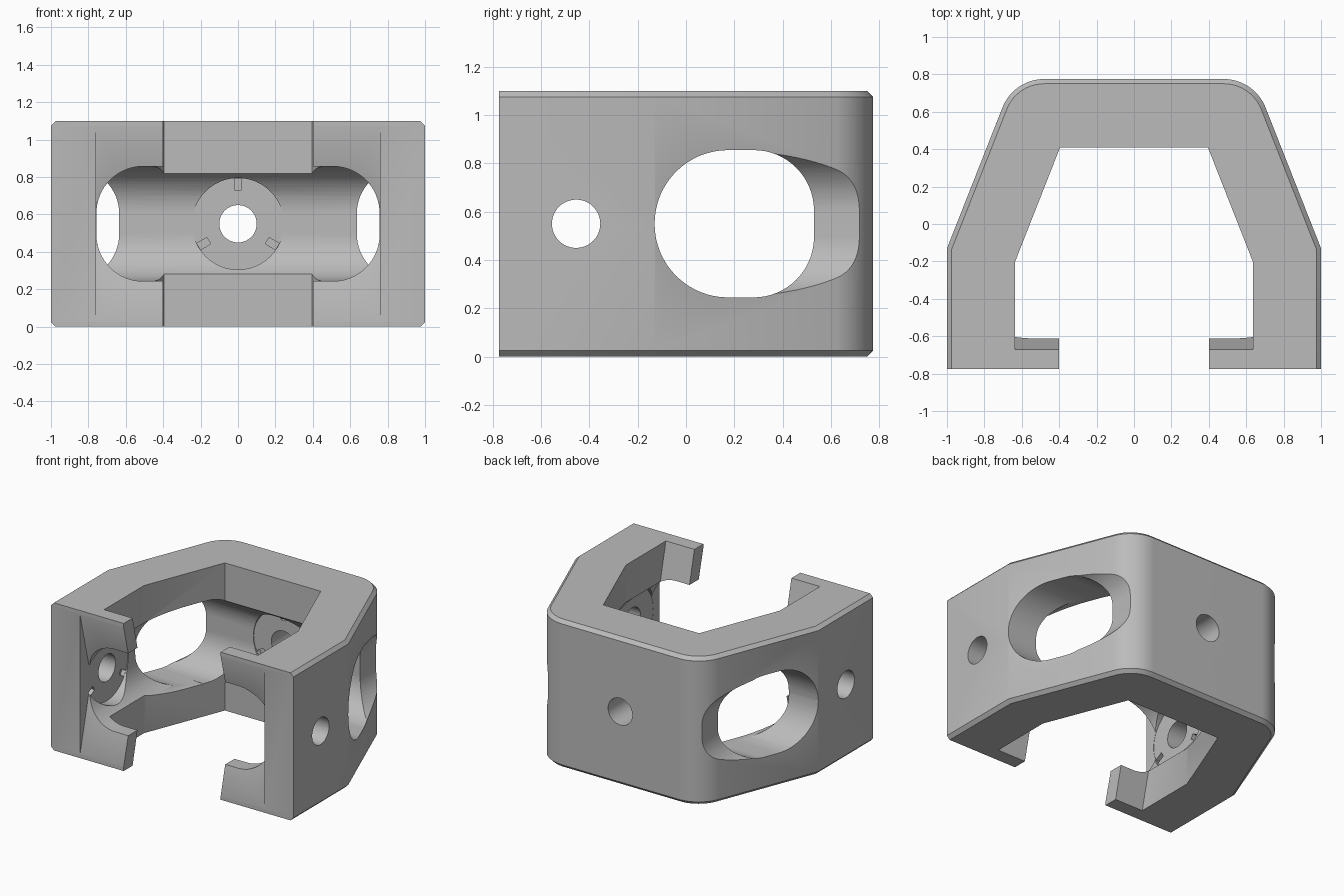
import bpy, bmesh
from math import pi, sin, cos, radians
from mathutils import Vector

old = bpy.data.objects.get("Cube")
if old:
    bpy.data.objects.remove(old, do_unlink=True)

MID = 0.55          # height of the slots and bolt holes
ARM_Y = -0.455      # bolt position along the arms

grey = bpy.data.materials.new("plain grey")
grey.use_nodes = True
grey.diffuse_color = (0.5, 0.5, 0.5, 1)
grey.node_tree.nodes["Principled BSDF"].inputs["Base Color"].default_value = (0.5, 0.5, 0.5, 1)


def loft(name, rings):
    """Closed solid through a stack of rings with equal point counts."""
    bm = bmesh.new()
    loops = [[bm.verts.new(p) for p in ring] for ring in rings]
    for a, b in zip(loops, loops[1:]):
        for i in range(len(a)):
            j = (i + 1) % len(a)
            bm.faces.new((a[i], a[j], b[j], b[i]))
    bm.faces.new(loops[0][::-1])
    bm.faces.new(loops[-1])
    bmesh.ops.recalc_face_normals(bm, faces=bm.faces)
    mesh = bpy.data.meshes.new(name)
    bm.to_mesh(mesh)
    bm.free()
    mesh.materials.append(grey)
    obj = bpy.data.objects.new(name, mesh)
    bpy.context.collection.objects.link(obj)
    return obj


def prism(name, pts, axis, lo, hi):
    """Extrude a 2D outline along one axis."""
    def place(p, t):
        q = list(p)
        q.insert("xyz".index(axis), t)
        return q
    return loft(name, [[place(p, t) for p in pts] for t in (lo, hi)])


def arc(cx, cy, r, start, end, n=16):
    angles = [radians(start + (end - start) * i / n) for i in range(n + 1)]
    return [(cx + r * cos(a), cy + r * sin(a)) for a in angles]


def rounded(a0, a1, half, r0, r1):
    """Rounded rectangle centred on MID, with its own radius at each end."""
    b0, b1 = MID - half, MID + half
    return (arc(a1 - r1, b1 - r1, r1, 0, 90) + arc(a0 + r0, b1 - r0, r0, 90, 180)
            + arc(a0 + r0, b0 + r0, r0, 180, 270) + arc(a1 - r1, b0 + r1, r1, 270, 360))


def circle(cx, cy, r, n=48):
    return arc(cx, cy, r, 0, 360, n)[:-1]


def cut(body, cutter):
    cutter.hide_render = True
    mod = body.modifiers.new("cut", "BOOLEAN")
    mod.operation, mod.solver, mod.object = "DIFFERENCE", "EXACT", cutter
    bpy.ops.object.modifier_apply(modifier=mod.name)
    bpy.data.objects.remove(cutter, do_unlink=True)


# Outer block: tapered U outline with chamfered top and bottom rims
def outline(d):
    half = [(1 - d, -0.775), (1 - d, -0.13 - 0.2 * d)] + arc(0.48, 0.535, 0.24 - d, 21.5, 90)
    return half + [(-x, y) for x, y in reversed(half)]


levels = [(0, 0.025), (0.025, 0), (1.075, 0), (1.1, 0.025)]
body = loft("bracket_body", [[(x, y, z) for x, y in outline(d)] for z, d in levels])
bpy.context.view_layer.objects.active = body
body.select_set(True)


# Inner cavity, its front side leaning inward towards mid height
def cavity_ring(z, front):
    half = [(0.635, front), (0.635, -0.2), (0.395, 0.41)]
    return [(x, y, z) for x, y in half + [(-x, y) for x, y in reversed(half)]]


cut(body, loft("cavity", [cavity_ring(-0.05, -0.682), cavity_ring(MID, -0.54),
                          cavity_ring(1.15, -0.682)]))

# Front gap between the lips
cut(body, prism("front_gap", [(-0.4, -1), (0.4, -1), (0.4, -0.4), (-0.4, -0.4)], "z", -0.1, 1.2))

# Shallow V across the front of the lips
vee = [(-0.9, 1.07), (-0.775, 1.07), (-0.645, MID), (-0.775, 0.03), (-0.9, 0.03)]
cut(body, prism("lip_vee", vee, "x", -0.76, 0.76))

# Slot through the side walls, and channel running back between the arms
cut(body, prism("side_slot", rounded(-0.13, 0.53, 0.305, 0.304, 0.25), "x", -1.2, 1.2))
cut(body, prism("front_channel", rounded(-0.757, 0.757, 0.307, 0.25, 0.25), "y", -1, 0.25))

# Waisted rear corners
for s in (-1, 1):
    pts = [(s * x, z) for x, z in rounded(0.635, 1.4, 0.303, 0.25, 0.25)]
    cut(body, prism("corner_waist", pts, "y", 0.24, 1))


# Bolt seats: flat disc recess, through hole and three locating notches
def bolt_seat(axis, centre, inner, face, outer):
    cut(body, prism("seat", circle(centre, MID, 0.245), axis, inner, face))
    cut(body, prism("bolt_hole", circle(centre, MID, 0.1), axis, inner, outer))
    depth = face + (0.03 if face > 0 else -0.03)
    for deg in (90, 210, 330):
        u = Vector((cos(radians(deg)), sin(radians(deg))))
        v = Vector((-u.y, u.x)) * 0.02
        c = Vector((centre, MID))
        notch = [c + u * 0.18 - v, c + u * 0.243 - v, c + u * 0.243 + v, c + u * 0.18 + v]
        cut(body, prism("notch", [tuple(p) for p in notch], axis, inner, depth))


bolt_seat("y", 0, 0.2, 0.535, 1)
for s in (-1, 1):
    bolt_seat("x", ARM_Y, s * 0.45, s * 0.762, s * 1.2)

# Smooth curved faces, crisp edges
bpy.ops.object.shade_smooth_by_angle(angle=radians(25))
weighted = body.modifiers.new("weighted_normals", "WEIGHTED_NORMAL")
weighted.keep_sharp = True
